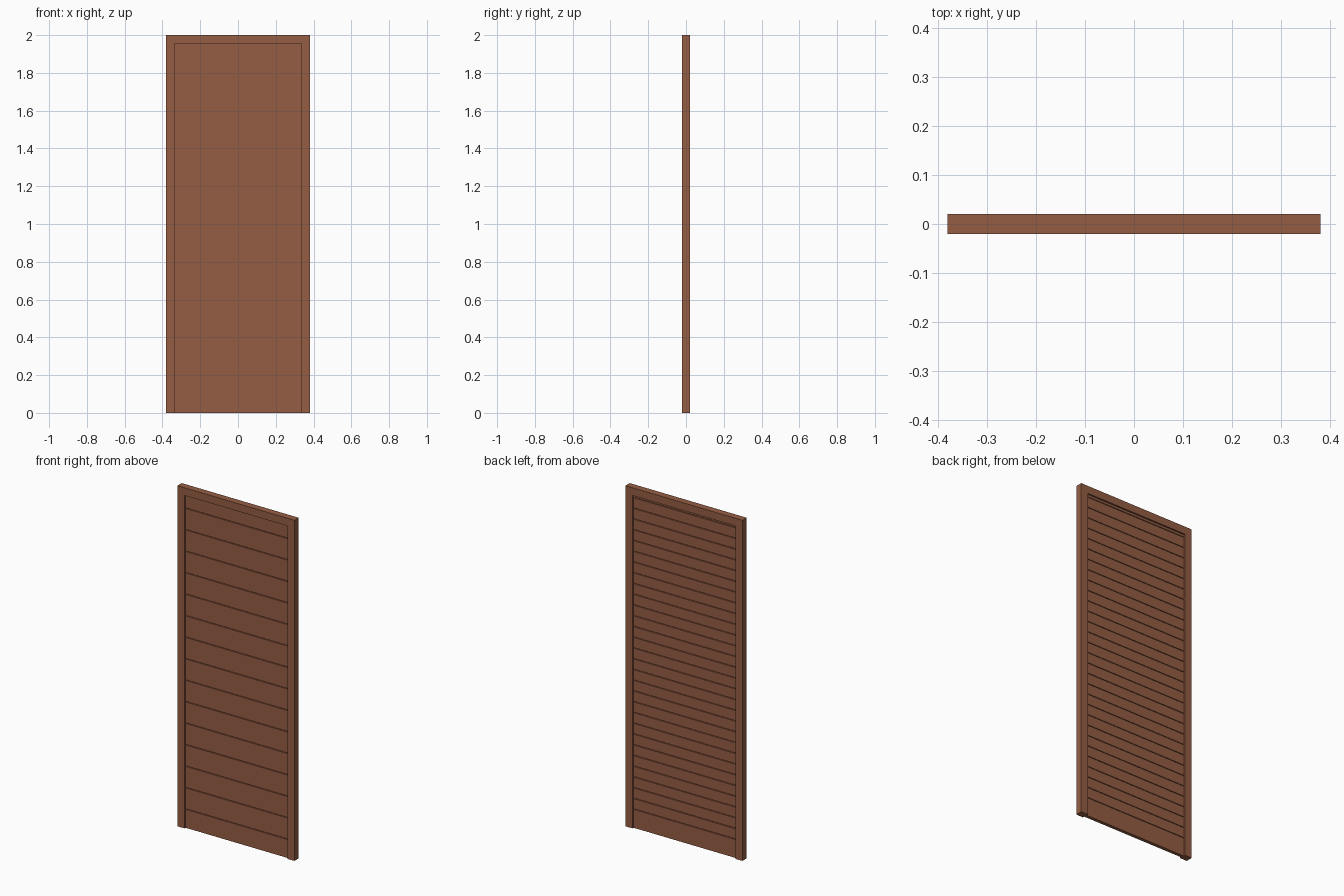
import bpy

if "Cube" in bpy.data.objects:
    bpy.data.objects.remove(bpy.data.objects["Cube"])

# Single brown wood colour
wood = bpy.data.materials.new("brown_wood")
wood.diffuse_color = (0.30, 0.11, 0.057, 1)
wood.use_nodes = True
wood.node_tree.nodes["Principled BSDF"].inputs["Base Color"].default_value = wood.diffuse_color


def box(name, lo, hi):
    (x0, y0, z0), (x1, y1, z1) = lo, hi
    v = [(x, y, z) for x in (x0, x1) for y in (y0, y1) for z in (z0, z1)]
    f = [(0, 1, 3, 2), (4, 6, 7, 5), (0, 4, 5, 1),
         (2, 3, 7, 6), (0, 2, 6, 4), (1, 5, 7, 3)]
    me = bpy.data.meshes.new(name)
    me.from_pydata(v, [], f)
    me.materials.append(wood)
    ob = bpy.data.objects.new(name, me)
    bpy.context.collection.objects.link(ob)
    return ob


W, D, H = 0.38, 0.02, 2.0      # half width, half depth, height
RAIL = 0.045                   # frame bar width
INNER, TOP = W - RAIL, H - RAIL
GAP = 0.004                    # groove between boards
FACE, CORE = 0.010, 0.004      # board face and backing depth

# Frame: two stiles under a full-width top rail
box("left_stile", (-W, -D, 0), (-INNER, D, TOP))
box("right_stile", (INNER, -D, 0), (W, D, TOP))
box("top_rail", (-W, -D, TOP), (W, D, H))

# Thin backing visible inside the grooves
box("panel_core", (-INNER, -CORE, 0), (INNER, CORE, TOP))


def boards(name, y0, y1, first, pitch):
    """Stack horizontal boards split by narrow grooves."""
    joints = []
    z = first
    while z < TOP - GAP:
        joints.append(z)
        z += pitch
    starts = [0] + [j + GAP / 2 for j in joints]
    ends = [j - GAP / 2 for j in joints] + [TOP]
    for i, (a, b) in enumerate(zip(starts, ends)):
        box(f"{name}_{i}", (-INNER, y0, a), (INNER, y1, b))


# Wide boards on the front, narrow boards on the back
boards("front_board", -FACE, -CORE, 0.11, 0.1262)
boards("back_board", CORE, FACE, 0.11, 0.0631)
